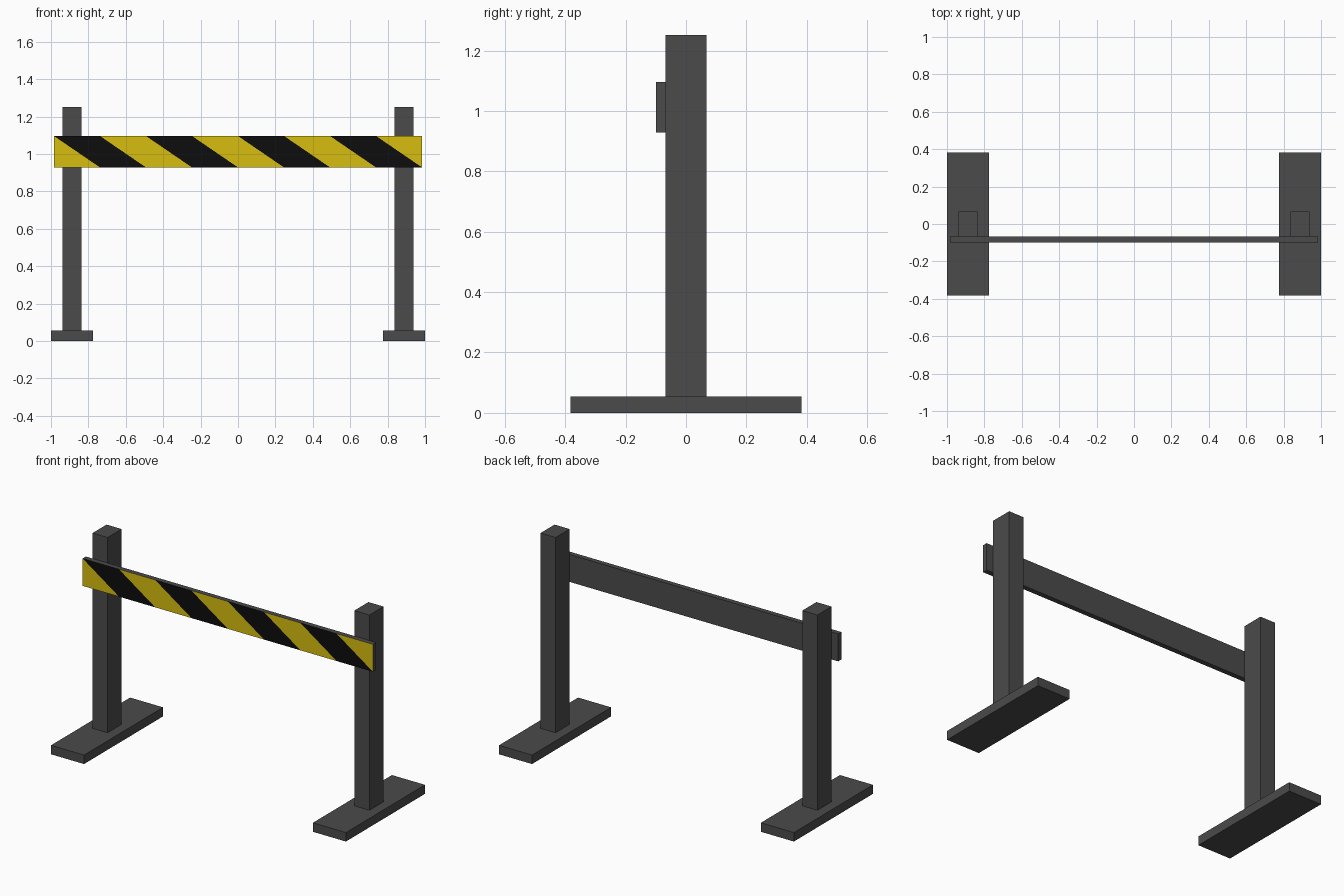
import bpy, bmesh, math
from mathutils import Vector

cube = bpy.data.objects.get("Cube")
if cube:
    bpy.data.objects.remove(cube, do_unlink=True)


def material(name, rgb):
    mat = bpy.data.materials.new(name)
    mat.use_nodes = True
    color = (*rgb, 1)
    mat.diffuse_color = color
    mat.node_tree.nodes["Principled BSDF"].inputs["Base Color"].default_value = color
    return mat


GREY = material("dark grey", (0.07, 0.07, 0.07))
YELLOW = material("warning yellow", (0.68, 0.51, 0.005))
BLACK = material("stripe black", (0.004, 0.004, 0.004))


def box(name, low, high, mats):
    """Axis-aligned box between two corners; returns the object."""
    low, high = Vector(low), Vector(high)
    bm = bmesh.new()
    bmesh.ops.create_cube(bm, size=1)
    bmesh.ops.scale(bm, vec=high - low, verts=bm.verts)
    bmesh.ops.translate(bm, vec=(low + high) / 2, verts=bm.verts)
    mesh = bpy.data.meshes.new(name)
    bm.to_mesh(mesh)
    bm.free()
    for mat in mats:
        mesh.materials.append(mat)
    obj = bpy.data.objects.new(name, mesh)
    bpy.context.scene.collection.objects.link(obj)
    return obj


# Feet and upright posts, one pair on each side
FOOT_H, POST_H, SIDE_X = 0.055, 1.252, 0.888
for side, sx in (("right", -1), ("left", 1)):
    cx = sx * SIDE_X
    box(side + "_foot", (cx - 0.112, -0.383, 0), (cx + 0.112, 0.383, FOOT_H), [GREY])
    box(side + "_post", (cx - 0.051, -0.068, FOOT_H), (cx + 0.051, 0.068, POST_H), [GREY])

# Crossboard fixed to the front of the posts
HALF, BOTTOM, TOP, FRONT = 0.984, 0.928, 1.096, -0.099
board = box("crossboard", (-HALF, FRONT, BOTTOM), (HALF, -0.068, TOP), [GREY, YELLOW, BLACK])

# Diagonal stripes cut into the front face of the board
STRIPES = 8
step, height = 2 * HALF / STRIPES, TOP - BOTTOM
bm = bmesh.new()
bm.from_mesh(board.data)


def front_faces():
    bm.normal_update()
    return [f for f in bm.faces if f.normal.y < -0.9]


for i in range(STRIPES):
    faces = front_faces()
    edges = {e for f in faces for e in f.edges}
    verts = {v for f in faces for v in f.verts}
    bmesh.ops.bisect_plane(bm, geom=faces + list(edges) + list(verts), dist=1e-4,
                           plane_co=(i * step - HALF, FRONT, TOP),
                           plane_no=(height, 0, step))

for f in front_faces():
    c = f.calc_center_median()
    band = math.floor((c.x + HALF) / step - (TOP - c.z) / height)
    f.material_index = 1 if band % 2 else 2
bm.to_mesh(board.data)
bm.free()
